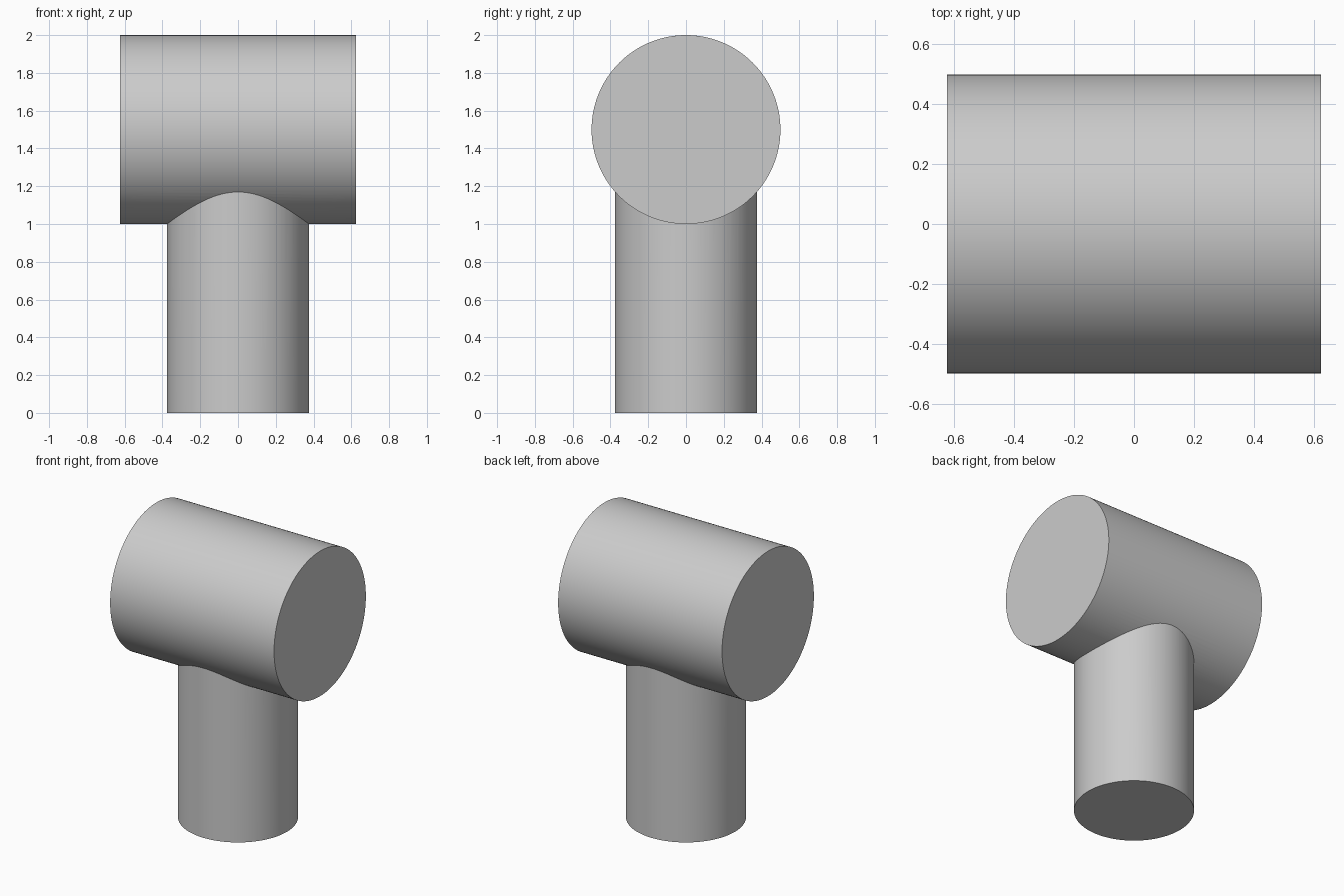
import bpy
import math

cube = bpy.data.objects.get("Cube")
if cube:
    bpy.data.objects.remove(cube, do_unlink=True)

grey = bpy.data.materials.new("plain_grey")
grey.use_nodes = True
colour = (0.6, 0.6, 0.6, 1)
grey.diffuse_color = colour
grey.node_tree.nodes["Principled BSDF"].inputs["Base Color"].default_value = colour


def cylinder(name, radius, length, centre_z, rotation=(0, 0, 0)):
    bpy.ops.mesh.primitive_cylinder_add(vertices=128, radius=radius, depth=length,
                                        location=(0, 0, centre_z), rotation=rotation)
    obj = bpy.context.object
    obj.name = name
    obj.data.materials.append(grey)
    return obj


# Horizontal barrel and the upright post that runs into it
post = cylinder("post", 0.375, 1.5, 0.75)
barrel = cylinder("barrel_on_post", 0.5, 1.25, 1.5, (0, math.pi / 2, 0))

# Fuse both into one solid with a clean saddle seam
union = barrel.modifiers.new("join_post", "BOOLEAN")
union.operation = "UNION"
union.solver = "EXACT"
union.object = post
bpy.ops.object.modifier_apply(modifier=union.name)
bpy.data.objects.remove(post, do_unlink=True)

# Smooth curved walls, crisp rims and seam
bpy.ops.object.shade_smooth_by_angle(angle=math.radians(20))
